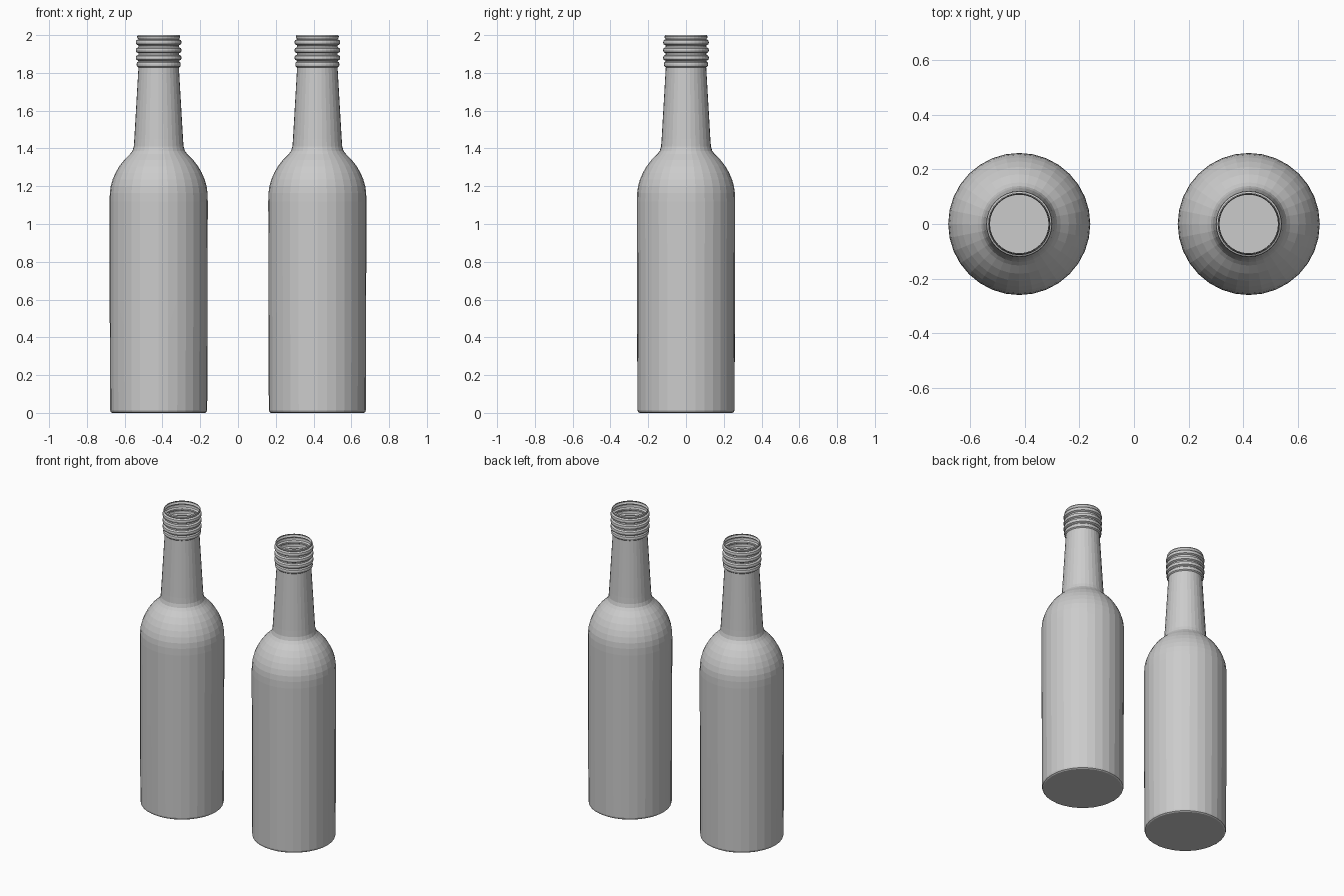
import bpy, bmesh, math, random

if "Cube" in bpy.data.objects:
    bpy.data.objects.remove(bpy.data.objects["Cube"])

SIDES = 32
R = 0.26
random.seed(4)

# Profile points are (radius, height)
LOWER = [(0.246, 0.0), (0.254, 0.005), (0.257, 0.016)]
UPPER = [(R, 1.12), (0.2585, 1.165), (0.254, 1.2), (0.244, 1.235), (0.229, 1.27),
         (0.209, 1.305), (0.182, 1.34), (0.152, 1.37), (0.139, 1.387),
         (0.132, 1.41), (0.129, 1.45), (0.107, 1.83)]

# Screw-thread rings and lip
for z in (1.845, 1.88, 1.92, 1.962):
    big = 0.121 if z > 1.85 else 0.117
    UPPER += [(0.108, z - 0.016), (big - 0.002, z - 0.010), (big, z),
              (big - 0.002, z + 0.010), (0.108, z + 0.016)]
UPPER += [(0.113, 1.986), (0.114, 1.993), (0.110, 2.0)]


def ring(bm, r, heights):
    verts = []
    for i in range(SIDES):
        a = 2 * math.pi * i / SIDES
        verts.append(bm.verts.new((r * math.cos(a), r * math.sin(a), heights[i])))
    return verts


def lathe(name, x, rings, floor=False):
    """Skin stacked rings; each ring is (radius, height or list of heights)."""
    bm = bmesh.new()
    loops = [ring(bm, r, z if isinstance(z, list) else [z] * SIDES) for r, z in rings]
    for a, b in zip(loops, loops[1:]):
        for i in range(SIDES):
            j = (i + 1) % SIDES
            bm.faces.new((a[i], a[j], b[j], b[i]))
    if floor:
        bm.faces.new(loops[0][::-1])
    mesh = bpy.data.meshes.new(name)
    bm.to_mesh(mesh)
    bm.free()
    obj = bpy.data.objects.new(name, mesh)
    obj.location.x = x
    bpy.context.collection.objects.link(obj)
    return obj


# Intact bottle
lathe("whole_bottle", 0.42, LOWER + UPPER, floor=True)

# Cracked bottle: two pieces meeting along a jagged break around the body
crack = [0.52 + (0.07 if (i // 2) % 2 else -0.05) + random.uniform(-0.02, 0.02)
         for i in range(SIDES)]
mid_r = 0.259
lathe("cracked_bottle_base", -0.42, LOWER + [(mid_r, crack)], floor=True)
lathe("cracked_bottle_top", -0.42, [(mid_r, crack)] + UPPER)
